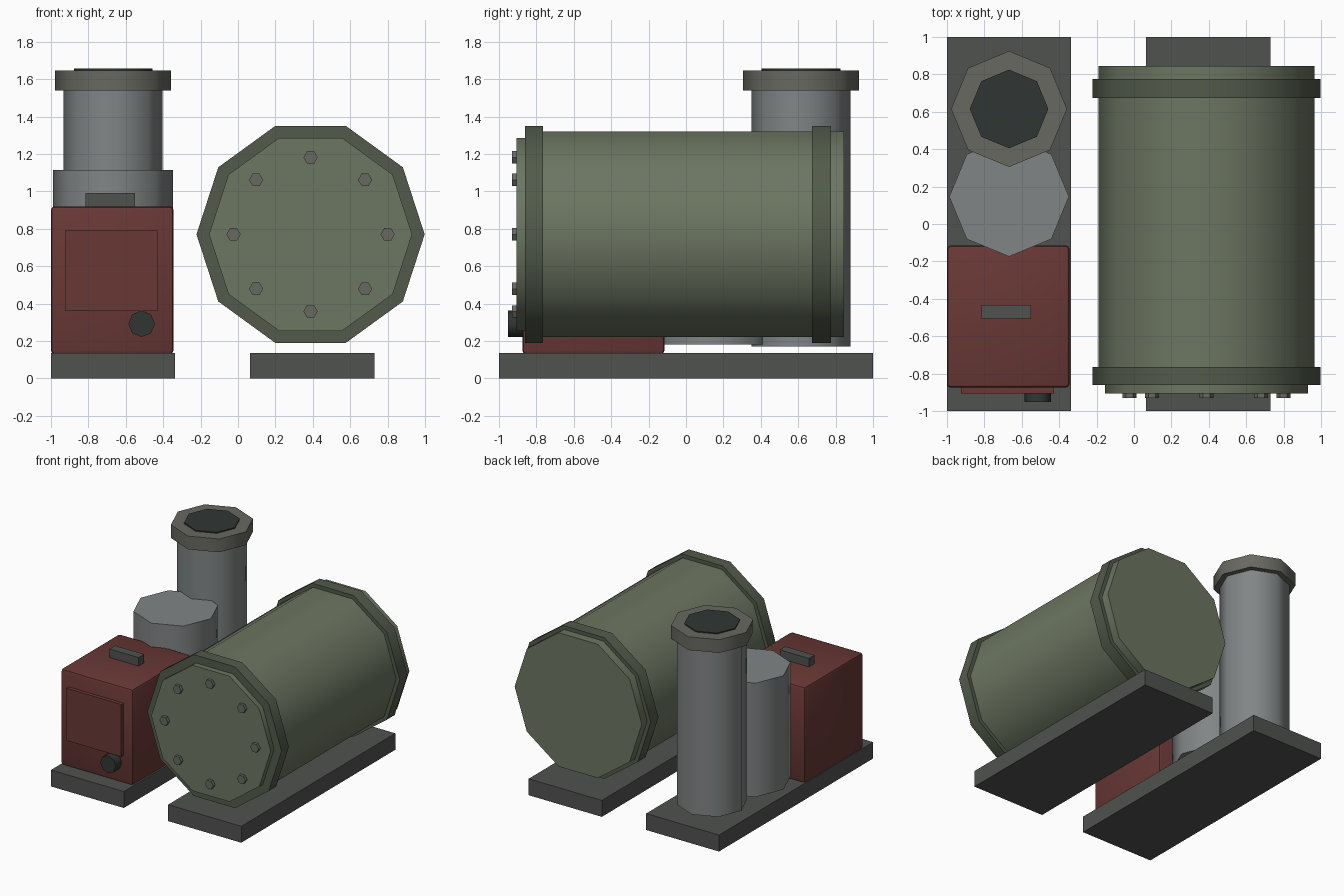
import bpy, bmesh, math
from mathutils import Vector

if "Cube" in bpy.data.objects:
    bpy.data.objects.remove(bpy.data.objects["Cube"])


def material(name, r, g, b):
    m = bpy.data.materials.new(name)
    m.diffuse_color = (r, g, b, 1)
    m.use_nodes = True
    m.node_tree.nodes["Principled BSDF"].inputs["Base Color"].default_value = m.diffuse_color
    return m


GREEN = material("tank_green", 0.15, 0.18, 0.12)
DARK_GREEN = material("flange_green", 0.085, 0.105, 0.07)
RED = material("burner_red", 0.14, 0.04, 0.036)
STEEL = material("pipe_steel", 0.22, 0.235, 0.235)
IRON = material("iron", 0.08, 0.085, 0.08)
COLLAR = material("collar_grey", 0.14, 0.14, 0.12)
BLACK = material("soot_black", 0.03, 0.037, 0.034)


def finish(name, bm, mat, smooth=None):
    bmesh.ops.recalc_face_normals(bm, faces=bm.faces)
    mesh = bpy.data.meshes.new(name)
    bm.to_mesh(mesh)
    bm.free()
    ob = bpy.data.objects.new(name, mesh)
    bpy.context.collection.objects.link(ob)
    mesh.materials.append(mat)
    if smooth:
        bpy.ops.object.select_all(action='DESELECT')
        ob.select_set(True)
        bpy.context.view_layer.objects.active = ob
        bpy.ops.object.shade_smooth_by_angle(angle=math.radians(smooth))
    return ob


def box(name, x, y, z, mat, bevel=0):
    """Box from (min, max) ranges, optionally with rounded edges."""
    bm = bmesh.new()
    bmesh.ops.create_cube(bm, size=1)
    for v in bm.verts:
        v.co = Vector([(a + b) / 2 + c * (b - a) for (a, b), c in zip((x, y, z), v.co)])
    if bevel:
        bmesh.ops.bevel(bm, geom=bm.edges[:], offset=bevel, segments=2,
                        profile=0.5, affect='EDGES')
    return finish(name, bm, mat, 35 if bevel else None)


def prism(name, axis, centre, radius, span, sides, mat, smooth=50):
    """Regular prism along 'y' (centre = x, z) or 'z' (centre = x, y)."""
    bm = bmesh.new()
    rings = []
    for s in span:
        ring = []
        for i in range(sides):
            a = math.tau * i / sides
            u = centre[0] + radius * math.cos(a)
            v = centre[1] + radius * math.sin(a)
            ring.append(bm.verts.new((u, s, v) if axis == 'y' else (u, v, s)))
        bm.faces.new(ring)
        rings.append(ring)
    for i in range(sides):
        j = (i + 1) % sides
        bm.faces.new((rings[0][i], rings[0][j], rings[1][j], rings[1][i]))
    return finish(name, bm, mat, smooth)


# Base rails
box("left_rail", (-1, -0.338), (-1, 1), (0, 0.135), IRON)
box("right_rail", (0.065, 0.73), (-1, 1), (0, 0.135), IRON)

# Horizontal tank with two flanges and a front cover
TANK = (0.388, 0.77)
prism("tank_body", 'y', TANK, 0.578, (-0.845, 0.845), 10, GREEN)
prism("front_flange", 'y', TANK, 0.61, (-0.86, -0.765), 10, DARK_GREEN)
prism("rear_flange", 'y', TANK, 0.61, (0.675, 0.775), 10, DARK_GREEN)
prism("front_cover", 'y', TANK, 0.543, (-0.905, -0.83), 10, GREEN)

# Ring of cover bolts
for i in range(8):
    a = math.tau * i / 8
    c = (TANK[0] + 0.412 * math.cos(a), TANK[1] + 0.412 * math.sin(a))
    prism(f"cover_bolt_{i + 1}", 'y', c, 0.038, (-0.93, -0.89), 6, COLLAR, None)

# Burner box with door, knob and top handle
box("burner_box", (-1, -0.345), (-0.875, -0.115), (0.13, 0.92), RED, 0.02)
box("burner_door", (-0.925, -0.428), (-0.905, -0.86), (0.36, 0.79), RED)
prism("burner_knob", 'y', (-0.515, 0.292), 0.071, (-0.952, -0.87), 8, BLACK)
box("burner_handle", (-0.815, -0.55), (-0.505, -0.432), (0.915, 0.99), IRON)

# Middle drum and exhaust stack
prism("middle_drum", 'z', (-0.668, 0.146), 0.32, (0.18, 1.115), 8, STEEL)
STACK = (-0.668, 0.615)
prism("stack_pipe", 'z', STACK, 0.265, (0.17, 1.56), 8, STEEL)
prism("stack_collar", 'z', STACK, 0.31, (1.538, 1.647), 8, COLLAR)
prism("stack_opening", 'z', STACK, 0.21, (1.60, 1.656), 8, BLACK)
